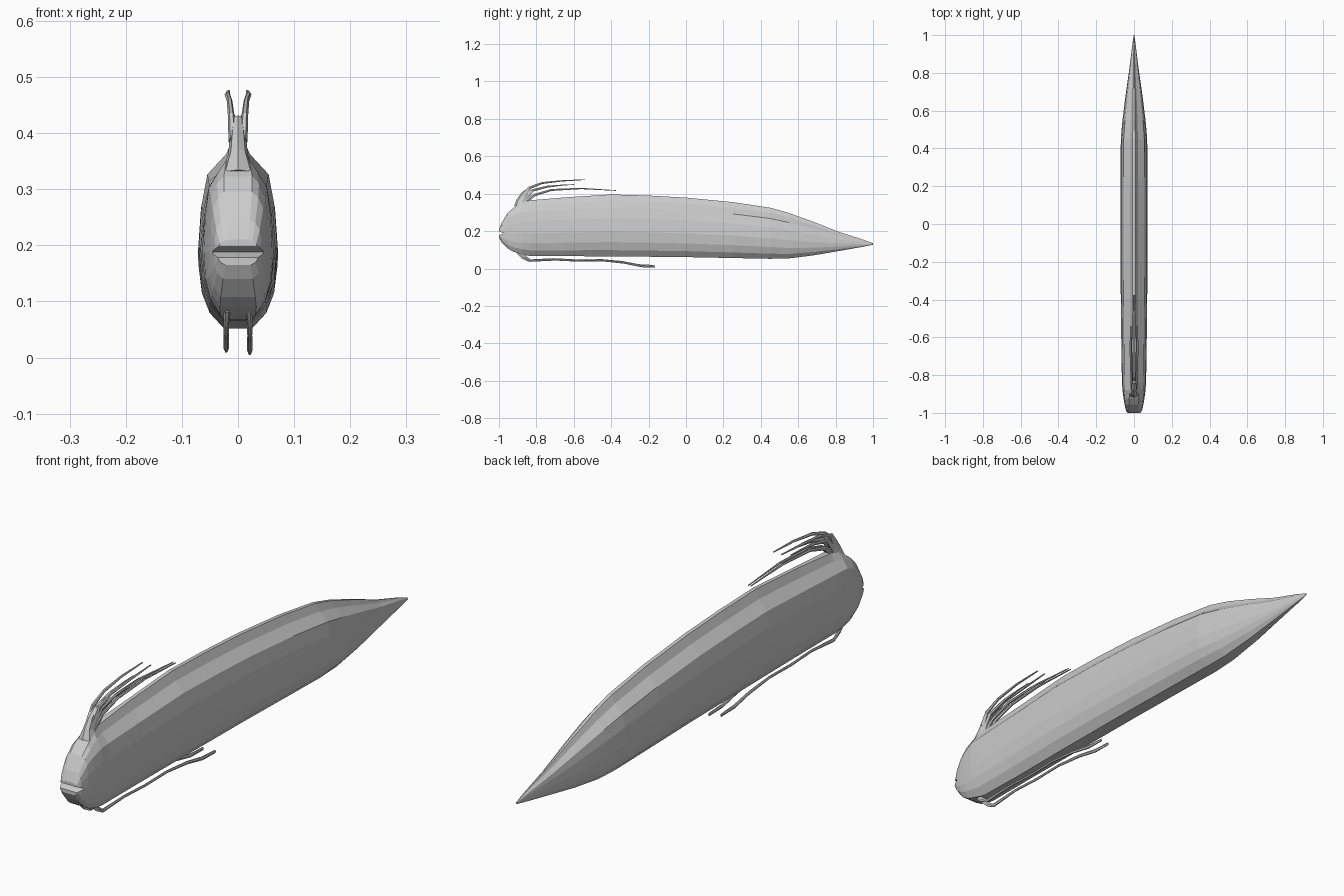
import bpy, bmesh, math
from mathutils import Vector


def loft(name, rings):
    bm = bmesh.new()
    loops = [[bm.verts.new(p) for p in ring] for ring in rings]
    n = len(loops[0])
    for a, b in zip(loops, loops[1:]):
        for i in range(n):
            j = (i + 1) % n
            bm.faces.new((a[i], a[j], b[j], b[i]))
    bm.faces.new(loops[0])
    bm.faces.new(loops[-1])
    bmesh.ops.recalc_face_normals(bm, faces=bm.faces)
    me = bpy.data.meshes.new(name)
    bm.to_mesh(me)
    bm.free()
    ob = bpy.data.objects.new(name, me)
    bpy.context.collection.objects.link(ob)
    return ob


def strand(name, pts, sides=6):
    """Tube through (x, y, z, half width, half thickness) points."""
    rings = []
    for i, (x, y, z, rx, rt) in enumerate(pts):
        a, b = pts[max(i - 1, 0)], pts[min(i + 1, len(pts) - 1)]
        t = Vector((0, b[1] - a[1], b[2] - a[2])).normalized()
        nrm = Vector((0, -t.z, t.y))
        rings.append([Vector((x, y, z)) + Vector((rx * math.cos(k * math.tau / sides), 0, 0))
                      + nrm * rt * math.sin(k * math.tau / sides) for k in range(sides)])
    return loft(name, rings)


# Half cross-sections (x, height), bottom to top: ridged body and blunt head
BODY = [(.36, 0), (.72, .10), (.92, .23), (1, .40), (.93, .62), (.78, .79), (.30, .90), (.10, 1)]
HEAD = [(.62, 0), (.86, .10), (.97, .23), (1, .42), (.97, .64), (.90, .84), (.72, .95), (.50, 1)]

# Body stations: y, bottom, top, half width, bluntness
STATIONS = [
    (-1.0, .165, .210, .036, 1), (-.985, .140, .245, .043, 1), (-.955, .108, .295, .050, 1),
    (-.925, .090, .323, .055, .9), (-.88, .076, .352, .061, .6), (-.84, .068, .364, .064, .2),
    (-.65, .066, .380, .067, 0), (-.40, .065, .396, .070, 0), (-.2, .063, .390, .071, 0),
    (0, .061, .379, .071, 0), (.25, .056, .355, .071, 0), (.45, .052, .325, .070, 0),
    (.55, .054, .297, .061, 0), (.68, .070, .250, .045, 0), (.82, .094, .195, .025, 0),
    (.94, .115, .157, .010, 0), (1.0, .127, .135, .002, 0)]
rings = []
for y, lo, hi, w, k in STATIONS:
    half = [((b[0] + (h[0] - b[0]) * k) * w, lo + (b[1] + (h[1] - b[1]) * k) * (hi - lo))
            for b, h in zip(BODY, HEAD)]
    rings.append([(x, y, z) for x, z in half] + [(-x, y, z) for x, z in reversed(half)])
body = loft("body", rings)

# Mouth groove
mouth = loft("mouth_cutter", [[(x, -1.03, .209), (x, -.972, .188), (x, -1.03, .167)]
                              for x in (-.08, .08)])
mouth.hide_render = True
mouth.hide_set(True)
cut = body.modifiers.new("mouth", 'BOOLEAN')
cut.operation = 'DIFFERENCE'
cut.solver = 'EXACT'
cut.object = mouth

# Crest base
strand("crest_base", [(0, -.885, .325, .032, .035), (0, -.875, .36, .018, .032),
                      (0, -.86, .395, .014, .022), (0, -.835, .425, .011, .010)], 8)

# Crest and belly streamers on both sides
CREST = [
    [(.010, -.865, .385, .007, .016), (.012, -.84, .43, .006, .009), (.015, -.77, .457, .005, .006),
     (.019, -.66, .469, .005, .004), (.017, -.54, .475, .003, .002)],
    [(.008, -.86, .375, .006, .014), (.010, -.82, .418, .005, .008), (.012, -.74, .438, .005, .006),
     (.013, -.66, .446, .003, .003), (.013, -.60, .449, .002, .002)],
    [(.006, -.855, .36, .006, .012), (.007, -.81, .393, .005, .008), (.008, -.72, .420, .005, .006),
     (.007, -.56, .428, .004, .004), (.005, -.375, .417, .002, .002)]]
BELLY = [(.019, -.885, .088, .006, .012), (.021, -.862, .062, .005, .010), (.021, -.83, .042, .005, .007),
         (.021, -.70, .047, .004, .005), (.021, -.58, .041, .004, .005), (.021, -.45, .043, .004, .005),
         (.021, -.33, .031, .005, .006), (.021, -.24, .013, .005, .007), (.021, -.165, .010, .003, .006)]
for side, s in (("left", 1), ("right", -1)):
    for i, path in enumerate(CREST):
        strand(f"crest_streamer_{side}_{i + 1}", [(s * p[0], *p[1:]) for p in path])
    drop = 0 if s > 0 else .004
    strand(f"belly_streamer_{side}", [(s * p[0], p[1] - 3 * drop, p[2] + drop * (i > 2), *p[3:])
                                      for i, p in enumerate(BELLY)])
